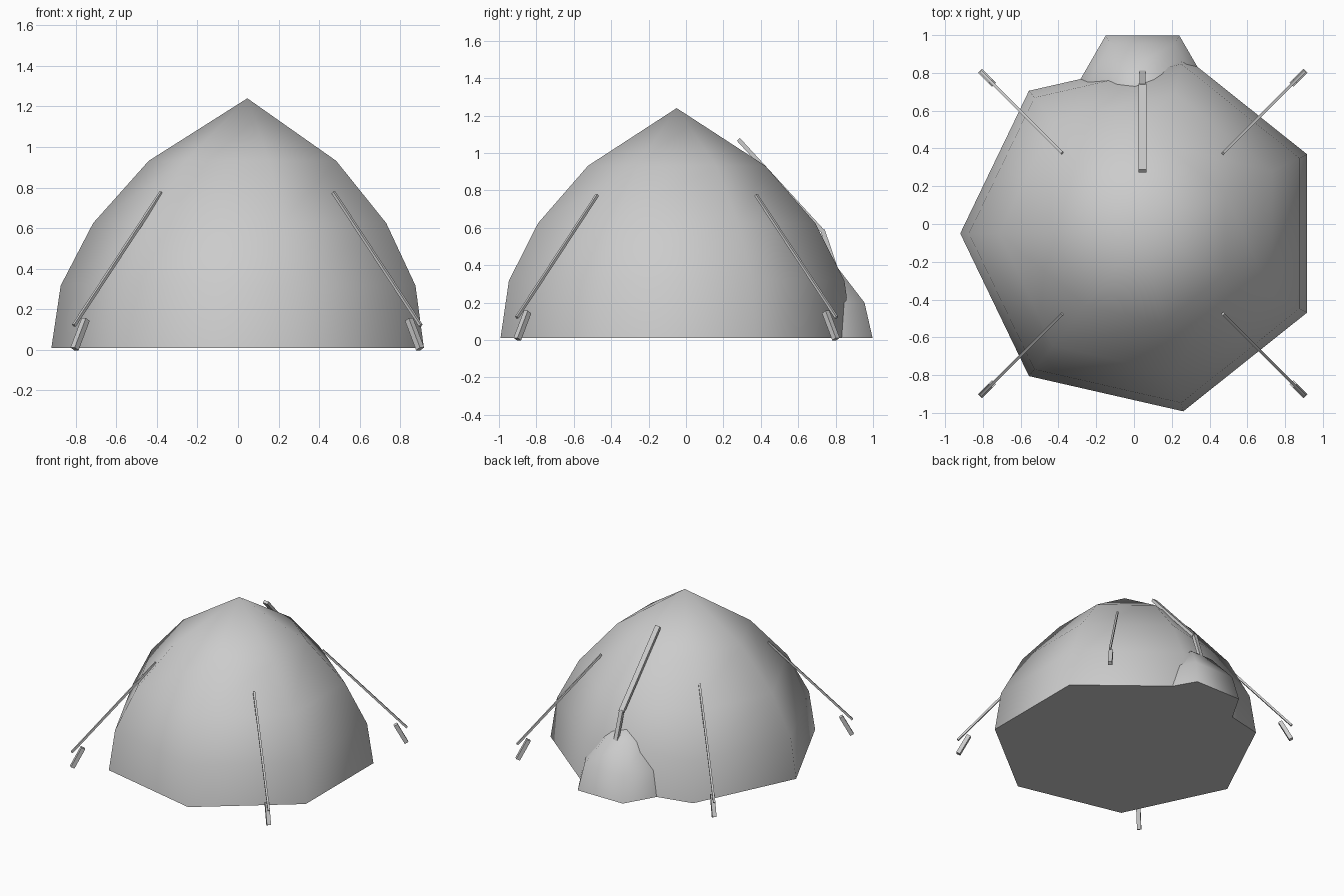
import bpy, bmesh, math
from mathutils import Vector

if "Cube" in bpy.data.objects:
    bpy.data.objects.remove(bpy.data.objects["Cube"])

CX, CY = 0.046, -0.05


def dome(name, cx, cy, sides, start, profile, angle):
    """Faceted dome: rings of (radius, z), last entry is the apex."""
    bm = bmesh.new()
    rings = []
    for r, z in profile[:-1]:
        rings.append([bm.verts.new((cx + r * math.cos(start + i * math.tau / sides),
                                    cy + r * math.sin(start + i * math.tau / sides), z))
                      for i in range(sides)])
    apex = bm.verts.new((cx, cy, profile[-1][1]))
    for a, b in zip(rings, rings[1:]):
        for i in range(sides):
            j = (i + 1) % sides
            bm.faces.new((a[i], a[j], b[j], b[i]))
    for i in range(sides):
        bm.faces.new((rings[-1][i], rings[-1][(i + 1) % sides], apex))
    bm.faces.new(rings[0][::-1])
    me = bpy.data.meshes.new(name)
    bm.to_mesh(me)
    bm.free()
    ob = bpy.data.objects.new(name, me)
    bpy.context.collection.objects.link(ob)
    bpy.ops.object.select_all(action='DESELECT')
    ob.select_set(True)
    bpy.context.view_layer.objects.active = ob
    bpy.ops.object.shade_smooth_by_angle(angle=math.radians(angle))
    return ob


def bar(name, p, q, width, thick, side):
    """Square bar from p to q; side is the horizontal width direction."""
    p, q, s = Vector(p), Vector(q), Vector(side).normalized()
    n = (q - p).cross(s).normalized()
    corners = [(-1, -1), (1, -1), (1, 1), (-1, 1)]
    verts = [e + s * a * width / 2 + n * b * thick / 2 for e in (p, q) for a, b in corners]
    faces = [(0, 1, 2, 3), (7, 6, 5, 4)] + \
            [(i, i + 4, (i + 1) % 4 + 4, (i + 1) % 4) for i in range(4)]
    me = bpy.data.meshes.new(name)
    me.from_pydata(verts, [], faces)
    bm = bmesh.new()
    bm.from_mesh(me)
    bmesh.ops.recalc_face_normals(bm, faces=bm.faces)
    bm.to_mesh(me)
    bm.free()
    ob = bpy.data.objects.new(name, me)
    bpy.context.collection.objects.link(ob)


# Seven-sided tent body
dome("tent_body", CX, CY, 7, math.pi,
     [(0.966, 0.01), (0.92, 0.317), (0.76, 0.625), (0.486, 0.932), (0, 1.24)], 65)

# Six-sided entrance bulge at the back
dome("entrance_dome", 0.045, 0.66, 6, 0,
     [(0.39, 0.01), (0.34, 0.2), (0.18, 0.38), (0, 0.5)], 65)

# Guy ropes and ground pegs at the four diagonals
for sx in (-1, 1):
    for sy in (-1, 1):
        def at(d, z):
            return (CX + sx * d, CY + sy * d, z)
        bar("guy_rope", at(0.425, 0.775), at(0.855, 0.12), 0.015, 0.015, (-sx * sy, 1, 0))
        bar("ground_peg", at(0.852, 0.005), at(0.797, 0.15), 0.03, 0.03, (-sx * sy, 1, 0))

# Strap over the entrance with its lower stay
bar("entrance_strap", (0.045, 0.28, 1.073), (0.045, 0.735, 0.577), 0.04, 0.022, (1, 0, 0))
bar("entrance_stay", (0.045, 0.73, 0.588), (0.045, 0.82, 0.32), 0.03, 0.025, (1, 0, 0))
